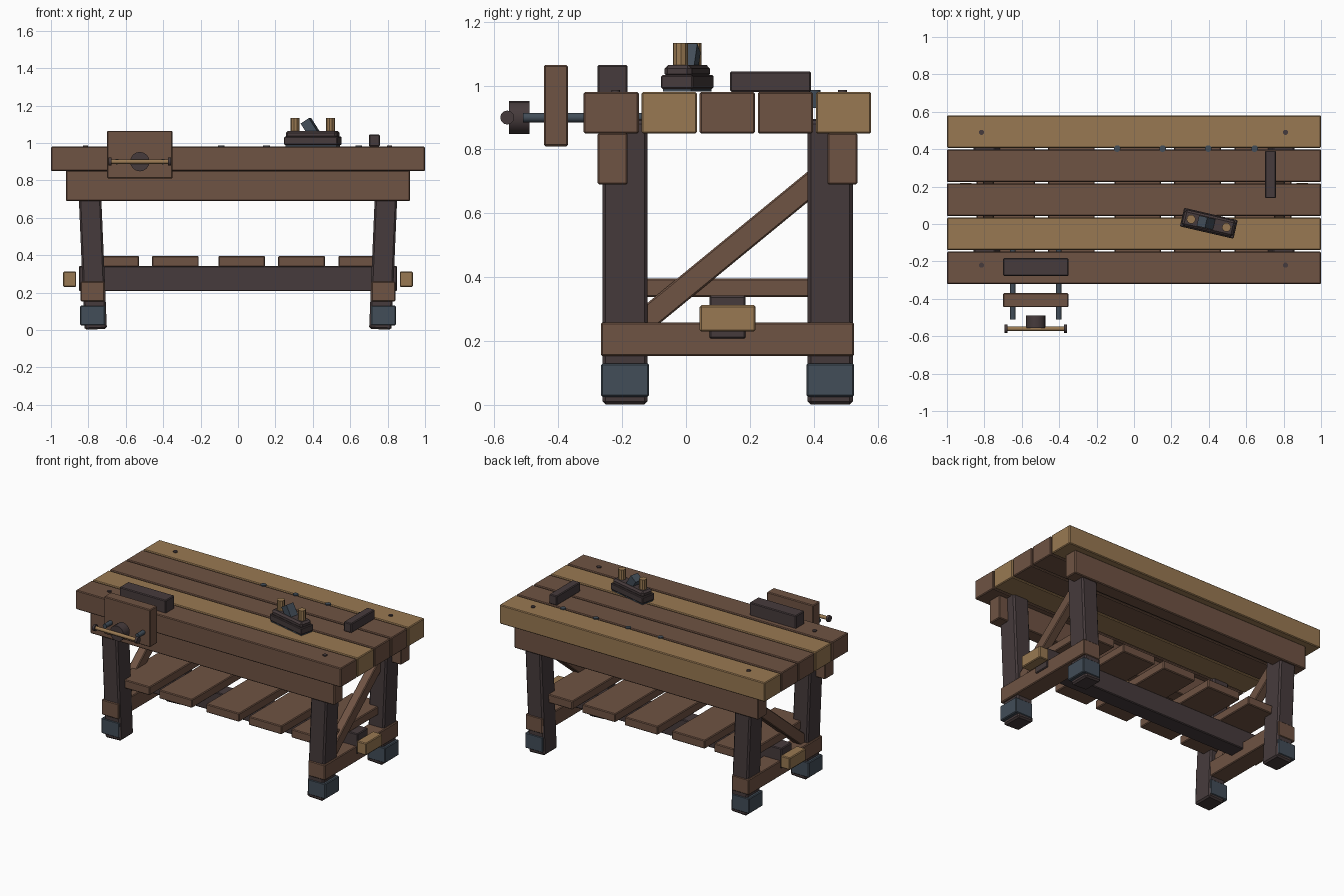
import bpy
import math
from mathutils import Matrix, Vector

cube = bpy.data.objects.get("Cube")
if cube:
    bpy.data.objects.remove(cube, do_unlink=True)


def material(name, rgb):
    linear = [((c / 255 + 0.055) / 1.055) ** 2.4 for c in rgb] + [1]
    mat = bpy.data.materials.new(name)
    mat.use_nodes = True
    mat.diffuse_color = linear
    mat.node_tree.nodes["Principled BSDF"].inputs["Base Color"].default_value = linear
    return mat


BROWN = material("brown wood", (111, 83, 67))
TAN = material("tan wood", (153, 121, 82))
DARK = material("dark wood", (70, 59, 60))
STEEL = material("blue steel", (66, 77, 88))


def finish(obj, name, mat, bevel=0):
    obj.name = name
    obj.data.materials.append(mat)
    if bevel:
        mod = obj.modifiers.new("soft edges", "BEVEL")
        mod.width = bevel
        mod.segments = 1
    return obj


def box(name, mat, x, y, z, bevel=0.005):
    """Box between the low and high limit on each axis."""
    centre = [(a + b) / 2 for a, b in (x, y, z)]
    bpy.ops.mesh.primitive_cube_add(size=1, location=centre)
    obj = bpy.context.object
    size = Vector([b - a for a, b in (x, y, z)])
    obj.data.transform(Matrix.Diagonal(size.to_4d()))
    return finish(obj, name, mat, bevel)


def rod(name, mat, start, end, radius, sides=12):
    a, b = Vector(start), Vector(end)
    bpy.ops.mesh.primitive_cylinder_add(vertices=sides, radius=radius,
                                        depth=(b - a).length, location=(a + b) / 2)
    obj = bpy.context.object
    obj.rotation_euler = (b - a).to_track_quat("Z", "Y").to_euler()
    finish(obj, name, mat)
    bpy.ops.object.shade_smooth_by_angle(angle=math.radians(35))
    return obj


# Bench top boards
for i, mat in enumerate((BROWN, TAN, BROWN, BROWN, TAN)):
    y = -0.321 + i * 0.182
    box("top_board", mat, (-1, 1), (y, y + 0.173), (0.85, 0.98))

# Long aprons
for y in (-0.23, 0.49):
    box("apron", BROWN, (-0.92, 0.92), (y - 0.047, y + 0.047), (0.69, 0.852))

for s in (-1, 1):
    end_x = s * 0.778
    for y in (-0.191, 0.452):
        # Leaning leg and its metal shoe
        leg = box("leg", DARK, (s * 0.78 - 0.06, s * 0.78 + 0.06),
                  (y - 0.071, y + 0.071), (0.003, 0.893), 0.01)
        leg.rotation_euler.y = s * math.atan(0.043)
        box("leg_shoe", STEEL, (end_x - 0.067, end_x + 0.067),
            (y - 0.075, y + 0.075), (0.025, 0.13))
    # Bottom rail joining front and back legs
    box("end_rail", BROWN, (end_x - 0.064, end_x + 0.064), (-0.267, 0.527), (0.153, 0.258))
    # Diagonal brace
    brace = box("diagonal_brace", BROWN, (end_x - 0.03, end_x + 0.03),
                (-0.27, 0.53), (0.44, 0.514))
    brace.rotation_euler.x = math.atan(0.82)
    # Locking key at the stretcher end
    box("stretcher_key", TAN, (s * 0.9 - 0.035, s * 0.9 + 0.035), (0.043, 0.218), (0.23, 0.312))

# Lower stretcher and shelf
box("stretcher", DARK, (-0.85, 0.85), (0.073, 0.187), (0.207, 0.342))
for x in (-0.655, -0.335, 0.02, 0.34, 0.663):
    box("shelf_plank", BROWN, (x - 0.125, x + 0.125), (-0.195, 0.455), (0.338, 0.396))

# Vice
VX, VZ = -0.525, 0.9
box("vice_front_jaw", BROWN, (VX - 0.175, VX + 0.175), (-0.445, -0.37), (0.81, 1.065))
box("vice_rear_jaw", DARK, (VX - 0.175, VX + 0.175), (-0.278, -0.183), (0.92, 1.065))
for s in (-1, 1):
    rod("vice_guide_rod", STEEL, (VX + s * 0.123, -0.51, VZ), (VX + s * 0.123, -0.14, VZ), 0.015)
    rod("handle_knob", DARK, (VX + s * 0.152, -0.56, VZ), (VX + s * 0.168, -0.56, VZ), 0.022)
rod("vice_hub", DARK, (VX, -0.555, VZ), (VX, -0.49, VZ), 0.052, 16)
rod("vice_handle", TAN, (VX - 0.155, -0.56, VZ), (VX + 0.155, -0.56, VZ), 0.012)

# Pegs in the top
for x in (-0.815, 0.81):
    for y in (-0.22, 0.49):
        rod("corner_peg", DARK, (x, y, 0.95), (x, y, 0.986), 0.014)
for x in (-0.09, 0.153, 0.397, 0.645):
    rod("bench_dog", STEEL, (x, 0.403, 0.93), (x, 0.403, 0.986), 0.018)

# Stop block
box("stop_block", DARK, (0.7, 0.758), (0.138, 0.392), (0.98, 1.045))

# Hand plane, built along x and then turned on the bench
plane = [
    box("plane_sole", STEEL, (-0.14, 0.14), (-0.045, 0.045), (0.981, 0.992), 0),
    box("plane_body", DARK, (-0.147, 0.147), (-0.051, 0.051), (0.99, 1.033), 0.004),
    box("plane_upper_body", DARK, (-0.14, 0.14), (-0.044, 0.044), (1.025, 1.065), 0.012),
    rod("plane_front_knob", TAN, (-0.097, 0, 1.055), (-0.097, 0, 1.133), 0.024, 10),
    rod("plane_rear_knob", TAN, (0.097, 0, 1.055), (0.097, 0, 1.133), 0.024, 10),
    box("plane_iron", STEEL, (-0.04, 0.014), (-0.029, 0.029), (1.035, 1.125), 0),
]
plane[-1].rotation_euler.y = math.radians(-33)
bpy.context.view_layer.update()
turn = Matrix.Translation((0.4, 0.004, 0)) @ Matrix.Rotation(math.radians(-13), 4, "Z")
for part in plane:
    part.matrix_world = turn @ part.matrix_world
